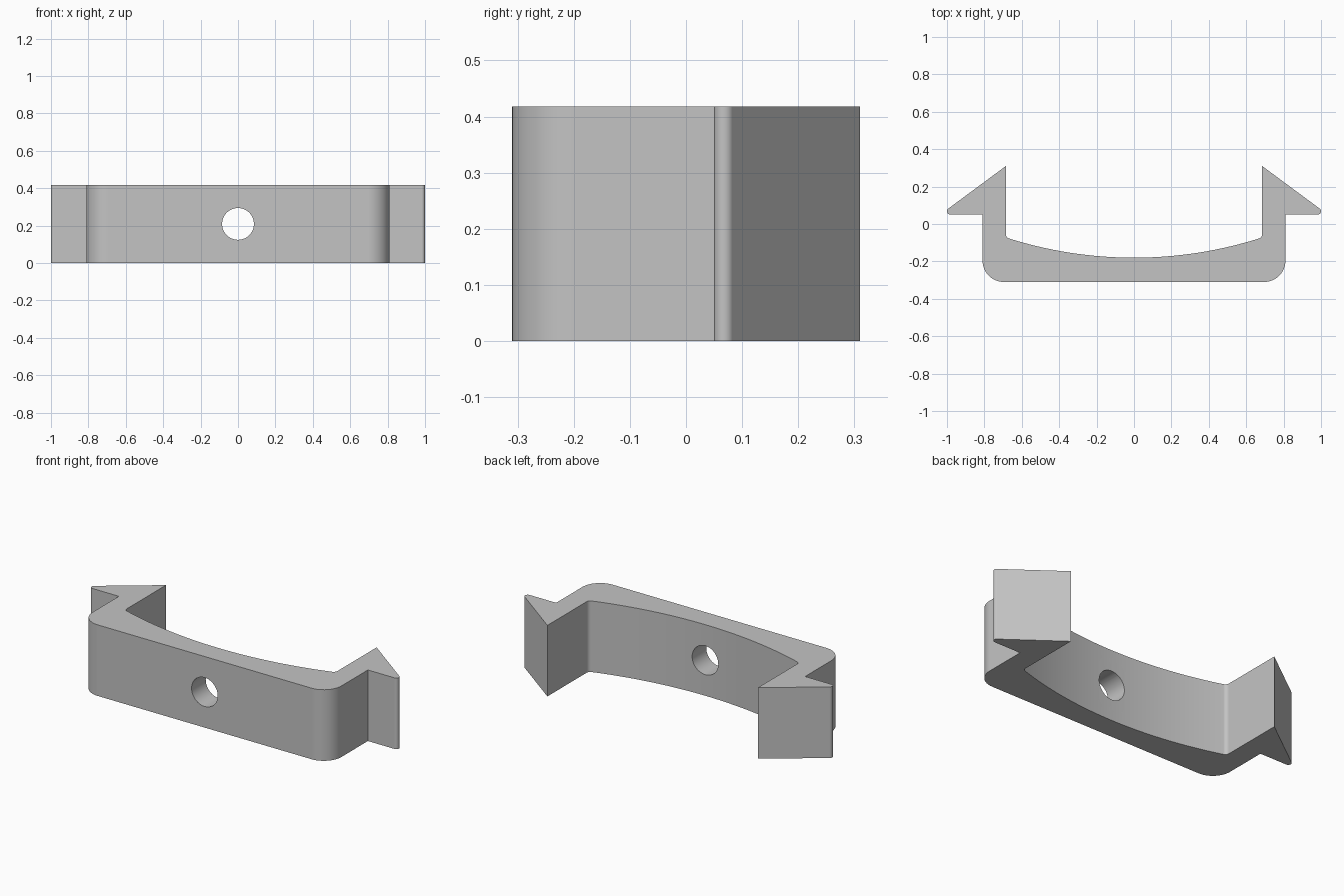
import bpy, bmesh, math
from mathutils import Vector

cube = bpy.data.objects.get("Cube")
if cube:
    bpy.data.objects.remove(cube, do_unlink=True)

HEIGHT = 0.418
HOLE_RADIUS = 0.085


def arc(cx, cy, r, start, end, steps):
    """Points on an arc, angles in radians."""
    return [(cx + r * math.cos(start + (end - start) * i / steps),
             cy + r * math.sin(start + (end - start) * i / steps))
            for i in range(steps + 1)]


def make_object(name, bm):
    bmesh.ops.recalc_face_normals(bm, faces=bm.faces)
    mesh = bpy.data.meshes.new(name)
    bm.to_mesh(mesh)
    bm.free()
    obj = bpy.data.objects.new(name, mesh)
    bpy.context.collection.objects.link(obj)
    return obj


grey = bpy.data.materials.new("plain grey")
grey.use_nodes = True
colour = (0.55, 0.55, 0.55, 1)
grey.diffuse_color = colour
grey.node_tree.nodes["Principled BSDF"].inputs["Base Color"].default_value = colour

# Half outline: front corner, barbed arm, inner fillet, shallow inner curve
bow_y, bow_r = 2.048, 2.228
fillet_x, fillet_r = 0.66, 0.025
fillet_y = bow_y - math.sqrt((bow_r - fillet_r) ** 2 - fillet_x ** 2)
meet = math.atan2(fillet_y - bow_y, fillet_x)

half = arc(0.695, -0.195, 0.115, -math.pi / 2, 0, 12)
half += [(0.81, 0.05)]
half += arc(0.982, 0.068, 0.018, -math.pi / 2, math.radians(53.5), 10)
half += [(0.685, 0.31)]
half += arc(fillet_x, fillet_y, fillet_r, 0, meet, 8)
half += arc(0, bow_y, bow_r, meet, -math.pi / 2, 16)[1:]

# Mirror the half across x = 0 and extrude upward
outline = half + [(-x, y) for x, y in reversed(half[:-1])]
bm = bmesh.new()
base = bm.faces.new([bm.verts.new((x, y, 0)) for x, y in outline])
result = bmesh.ops.extrude_face_region(bm, geom=[base])
top = [v for v in result["geom"] if isinstance(v, bmesh.types.BMVert)]
bmesh.ops.translate(bm, verts=top, vec=Vector((0, 0, HEIGHT)))
clip = make_object("clip_bracket", bm)
clip.data.materials.append(grey)

# Round screw hole through the middle
bm = bmesh.new()
bmesh.ops.create_cone(bm, cap_ends=True, segments=48, radius1=HOLE_RADIUS,
                      radius2=HOLE_RADIUS, depth=0.6)
cutter = make_object("hole_cutter", bm)
cutter.data.materials.append(grey)
cutter.rotation_euler.x = math.pi / 2
cutter.location = (0, -0.2, HEIGHT / 2)
cutter.hide_render = True

cut = clip.modifiers.new("hole", "BOOLEAN")
cut.operation = "DIFFERENCE"
cut.solver = "EXACT"
cut.object = cutter

bpy.ops.object.select_all(action="DESELECT")
clip.select_set(True)
bpy.context.view_layer.objects.active = clip
bpy.ops.object.modifier_apply(modifier=cut.name)
bpy.data.objects.remove(cutter, do_unlink=True)

# Smooth curves, crisp edges
bpy.ops.object.shade_smooth_by_angle(angle=math.radians(30))
weighted = clip.modifiers.new("even_shading", "WEIGHTED_NORMAL")
weighted.keep_sharp = True
